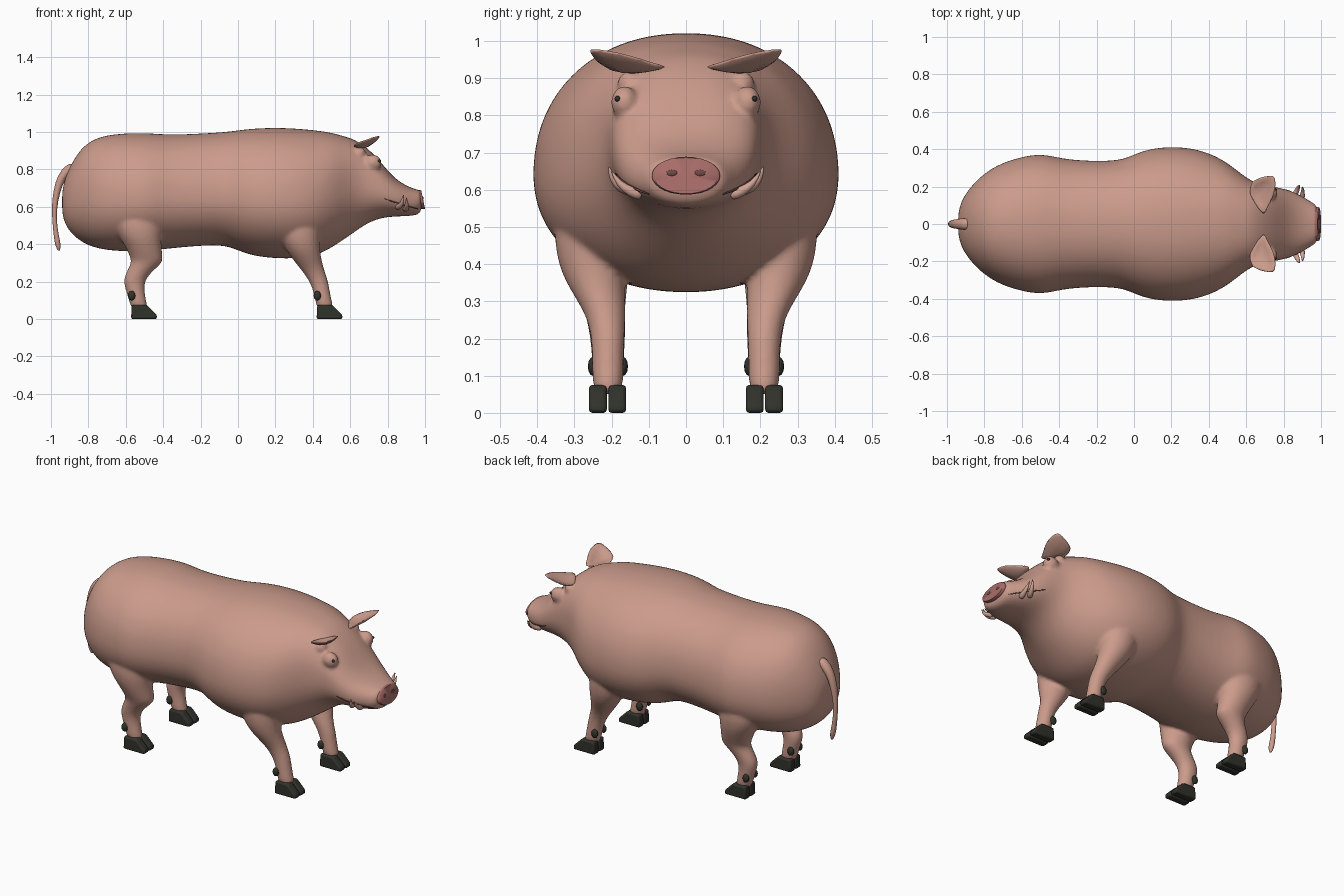
import bpy, bmesh, math
from mathutils import Vector

cube = bpy.data.objects.get("Cube")
if cube:
    bpy.data.objects.remove(cube)


def material(name, rgb):
    m = bpy.data.materials.new(name)
    m.use_nodes = True
    m.diffuse_color = (*rgb, 1)
    bsdf = m.node_tree.nodes["Principled BSDF"]
    bsdf.inputs["Base Color"].default_value = (*rgb, 1)
    bsdf.inputs["Roughness"].default_value = 0.8
    return m


skin = material("skin_pink", (0.6, 0.33, 0.26))
snout = material("snout_rose", (0.39, 0.15, 0.14))
horn = material("hoof_black", (0.03, 0.032, 0.024))
tusk_mat = material("tusk_pink", (0.64, 0.37, 0.30))
crease = material("mouth_crease", (0.16, 0.07, 0.06))


def finish(bm, name, mat, angle=50):
    bmesh.ops.recalc_face_normals(bm, faces=bm.faces)
    mesh = bpy.data.meshes.new(name)
    bm.to_mesh(mesh)
    bm.free()
    mesh.polygons.foreach_set("use_smooth", [True] * len(mesh.polygons))
    mesh.set_sharp_from_angle(angle=math.radians(angle))
    mesh.materials.append(mat)
    obj = bpy.data.objects.new(name, mesh)
    bpy.context.scene.collection.objects.link(obj)
    return obj


def subdivide(obj, levels):
    mod = obj.modifiers.new("smooth_form", "SUBSURF")
    mod.levels = mod.render_levels = levels


def loft(bm, rings):
    loops = [[bm.verts.new(p) for p in ring] for ring in rings]
    n = len(loops[0])
    for a, b in zip(loops, loops[1:]):
        for i in range(n):
            j = (i + 1) % n
            bm.faces.new((a[i], a[j], b[j], b[i]))
    for loop in (loops[0], loops[-1]):
        centre = bm.verts.new(sum((v.co for v in loop), Vector()) / n)
        for i in range(n):
            bm.faces.new((loop[i], loop[(i + 1) % n], centre))


def tube(bm, path, radii, flat=1.0, n=10):
    """Tapered tube along a path; flat scales the thickness along its normal."""
    pts = [Vector(p) for p in path]
    rings = []
    for i, p in enumerate(pts):
        t = (pts[min(i + 1, len(pts) - 1)] - pts[max(i - 1, 0)]).normalized()
        side = t.cross(Vector((1, 0, 0))).normalized()
        up = side.cross(t)
        rings.append([p + radii[i] * (side * math.cos(k * math.tau / n)
                      + up * flat * math.sin(k * math.tau / n)) for k in range(n)])
    loft(bm, rings)


def ball(bm, centre, size, segments=16):
    new = bmesh.ops.create_uvsphere(bm, u_segments=segments, v_segments=segments // 2, radius=1)
    bmesh.ops.scale(bm, vec=size, verts=new["verts"])
    bmesh.ops.translate(bm, vec=centre, verts=new["verts"])


# Trunk and head sections: x, top, bottom, half width
SECTIONS = [
    (-.94, .68, .57, .05), (-.93, .735, .52, .105), (-.9, .815, .465, .165),
    (-.85, .9, .42, .225), (-.79, .955, .387, .28), (-.7, .988, .365, .333),
    (-.55, .997, .358, .374), (-.46, .994, .365, .372), (-.35, .985, .378, .342),
    (-.1, .998, .4, .335), (-.02, 1.007, .375, .363), (.07, 1.02, .337, .403),
    (.2, 1.025, .322, .417), (.32, 1.02, .322, .406), (.42, 1.01, .338, .374),
    (.5, .998, .38, .328), (.56, .98, .42, .28), (.62, .963, .462, .235),
    (.68, .925, .505, .21), (.75, .858, .537, .2), (.82, .768, .547, .185),
    (.88, .723, .549, .16), (.93, .70, .552, .13), (.965, .69, .557, .109),
    (.982, .685, .582, .092)]


def power(c, e):
    return math.copysign(abs(c) ** e, c)


def section(x, top, bottom, half, n=32):
    """Round, low-slung trunk that becomes a boxier head towards the snout."""
    head = min(max((x - .4) / .25, 0), 1)
    mid = bottom + (top - bottom) * (.45 + .05 * head)
    ring = []
    for k in range(n):
        s, c = math.sin(k * math.tau / n), math.cos(k * math.tau / n)
        e = 2 / (2.15 + .4 * head if s > 0 else 2.1)
        h = top - mid if s > 0 else mid - bottom
        ring.append((x, half * power(c, e), mid + h * power(s, e)))
    return ring


def leg(bm, rings, side, n=16):
    loft(bm, [[(x + rx * math.cos(k * math.tau / n),
                side * (y + ry * math.sin(k * math.tau / n)), z) for k in range(n)]
              for z, x, y, rx, ry in rings])


# Leg sections: height, x, y, radius in x, radius in y
FORELEG = [(.62, .31, .26, .12, .09), (.46, .325, .26, .115, .1), (.36, .348, .25, .09, .085),
           (.27, .395, .215, .064, .055), (.2, .435, .21, .05, .045),
           (.13, .45, .21, .044, .043), (.05, .468, .21, .048, .042)]
HINDLEG = [(.62, -.54, .245, .14, .09), (.48, -.535, .25, .13, .1), (.4, -.51, .24, .1, .087),
           (.325, -.487, .225, .088, .068), (.3, -.488, .222, .085, .06),
           (.25, -.53, .215, .068, .053), (.2, -.56, .21, .058, .048),
           (.13, -.545, .21, .047, .043), (.05, -.525, .21, .048, .042)]

# Trunk, head, legs, eye sockets and ear roots fused into one skin
bm = bmesh.new()
loft(bm, [section(*s) for s in SECTIONS])
for side in (1, -1):
    leg(bm, FORELEG, side)
    leg(bm, HINDLEG, side)
    ball(bm, (.72, side * .165, .835), (.05, .038, .046))
    ball(bm, (.65, side * .15, .885), (.035, .036, .036))
body = finish(bm, "body", skin, 180)
subdivide(body, 2)
fuse = body.modifiers.new("fuse", "REMESH")
fuse.mode = "VOXEL"
fuse.voxel_size = 0.01
fuse.use_smooth_shade = True
relax = body.modifiers.new("relax", "SMOOTH")
relax.factor = 0.5
relax.iterations = 5

# Snout disc, leaning back at the top
bm = bmesh.new()
loft(bm, [[(x - .2 * z, w * .092 * math.cos(a), .638 + z * w)
           for a in (k * math.tau / 28 for k in range(28))
           for z in (.051 * math.sin(a),)] for x, w in ((.965, .98), (.985, 1), (.99, .95))])
finish(bm, "snout_disc", snout)

for side, label in ((1, "left"), (-1, "right")):
    # Nostrils and eyes
    bm = bmesh.new()
    ball(bm, (.988, side * .038, .645), (.004, .015, .009))
    finish(bm, label + "_nostril", crease)
    bm = bmesh.new()
    ball(bm, (.754, side * .184, .845), (.011, .008, .008))
    finish(bm, label + "_eye", horn)

    # Leaf-shaped ear, cupped towards its root and rising outwards
    outline = [(.695, .045), (.65, .1), (.613, .17), (.63, .23), (.69, .255),
               (.752, .262), (.76, .21), (.747, .15), (.717, .09)]
    bm = bmesh.new()
    rim = [bm.verts.new((x, side * y, .897 + .3 * (x - .61) + .16 * y)) for x, y in outline]
    heart = bm.verts.new((.675, side * .17, .91))
    for a, b in zip(rim, rim[1:] + rim[:1]):
        bm.faces.new((a, b, heart))
    bmesh.ops.subdivide_edges(bm, edges=bm.edges, cuts=1)
    ear = finish(bm, label + "_ear", skin, 180)
    shell = ear.modifiers.new("thickness", "SOLIDIFY")
    shell.thickness = 0.012
    shell.offset = 0
    subdivide(ear, 1)

    # Two tusks and the mouth line
    for name, path in (
            ("rear_tusk", [(.85, .14, .597), (.87, .175, .603), (.88, .2, .63), (.885, .207, .663)]),
            ("front_tusk", [(.895, .12, .585), (.9, .15, .595), (.903, .18, .615), (.9, .2, .65)])):
        bm = bmesh.new()
        tube(bm, [(x, side * y, z) for x, y, z in path], [.017, .015, .01, .002])
        subdivide(finish(bm, label + "_" + name, tusk_mat, 180), 1)
    bm = bmesh.new()
    tube(bm, [(.78, side * .19, .645), (.82, side * .18, .63), (.88, side * .155, .612),
              (.93, side * .124, .597), (.962, side * .1, .588)],
         [.001, .003, .003, .003, .002], n=6)
    finish(bm, label + "_mouth_line", crease, 180)

    # Cloven hooves and dewclaws
    for pair, heel in (("front", .42), ("hind", -.572)):
        bm = bmesh.new()
        for y in (.185, .237):
            profile = [(0, 0), (.138, 0), (.138, .022), (.1, .06), (.085, .075), (.004, .075)]
            base = [bm.verts.new((heel + x, side * y - .024, z)) for x, z in profile]
            face = bm.faces.new(base)
            out = bmesh.ops.extrude_face_region(bm, geom=[face])["geom"]
            moved = [v for v in out if isinstance(v, bmesh.types.BMVert)]
            bmesh.ops.translate(bm, vec=(0, .048, 0), verts=moved)
        hoof = finish(bm, f"{pair}_{label}_hoof", horn)
        bevel = hoof.modifiers.new("rounded", "BEVEL")
        bevel.width = 0.009
        bevel.segments = 2
        bm = bmesh.new()
        for y in (.17, .25):
            ball(bm, (heel + .004, side * y, .125), (.02, .014, .026), 12)
        finish(bm, f"{pair}_{label}_dewclaws", horn)

# Hanging tail with a flattened tip
bm = bmesh.new()
tube(bm, [(-.88, 0, .815), (-.925, 0, .785), (-.958, 0, .73), (-.98, 0, .63),
          (-.983, 0, .54), (-.973, 0, .45), (-.963, 0, .4), (-.957, 0, .365)],
     [.034, .032, .026, .02, .014, .016, .02, .008], .85)
subdivide(finish(bm, "tail", skin, 180), 1)
